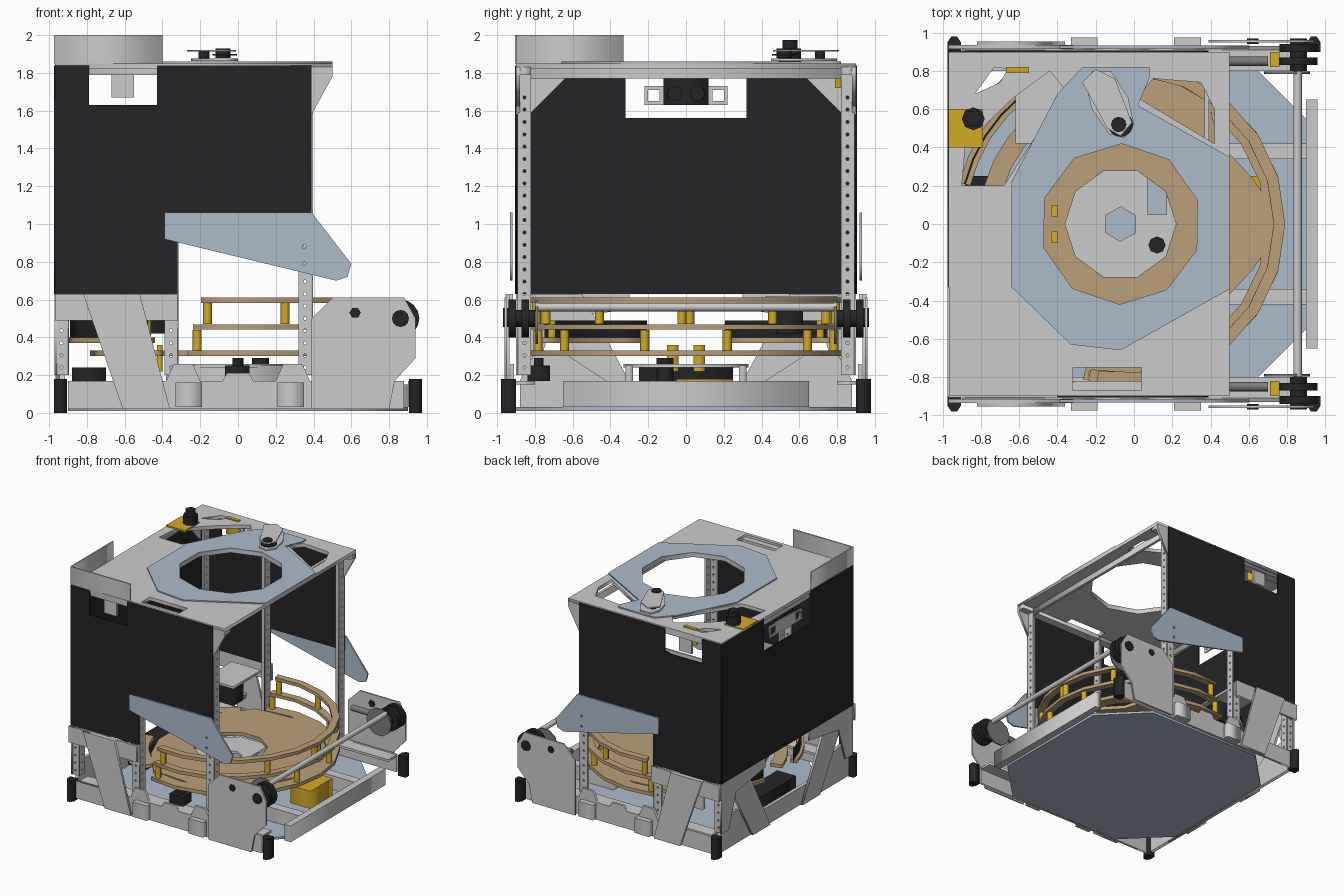
import bpy, bmesh
from math import sin, cos, radians, pi
from mathutils import Matrix

if "Cube" in bpy.data.objects:
    bpy.data.objects.remove(bpy.data.objects["Cube"])

def mat(name, r, g, b):
    m = bpy.data.materials.new(name)
    m.diffuse_color = (r, g, b, 1)
    m.use_nodes = True
    m.node_tree.nodes["Principled BSDF"].inputs["Base Color"].default_value = m.diffuse_color
    return m

BLACK = mat("black", .018, .018, .02)
WOOD = mat("wood", .5, .35, .19)
BLUE = mat("pale_blue", .42, .5, .6)
YELLOW = mat("yellow", .65, .41, .02)
DARK = mat("dark_grey", .2, .2, .2)
AXES = {'z': Matrix.Identity(3),
        'y': Matrix(((1, 0, 0), (0, 0, -1), (0, 1, 0))),
        'x': Matrix(((0, 0, 1), (1, 0, 0), (0, 1, 0)))}

def finish(name, mesh, m):
    ob = bpy.data.objects.new(name, mesh)
    bpy.context.collection.objects.link(ob)
    if m:
        mesh.materials.clear()
        mesh.materials.append(m)
    return ob

def plate(name, loops, axis, at, t, m=None):
    """Flat sheet: first loop is the outline, the others are holes."""
    cu = bpy.data.curves.new(name, 'CURVE')
    cu.dimensions, cu.fill_mode, cu.extrude = '2D', 'BOTH', t / 2
    for pts in loops:
        s = cu.splines.new('POLY')
        s.points.add(len(pts) - 1)
        for p, (a, b) in zip(s.points, pts):
            p.co = (a, b, 0, 1)
        s.use_cyclic_u = True
    tmp = bpy.data.objects.new("tmp", cu)
    bpy.context.collection.objects.link(tmp)
    dg = bpy.context.evaluated_depsgraph_get()
    mesh = bpy.data.meshes.new_from_object(tmp.evaluated_get(dg))
    bpy.data.objects.remove(tmp)
    R = AXES[axis].to_4x4()
    R.translation = R.col[2].to_3d() * (-at if axis == 'y' else at)
    mesh.transform(R)
    bm = bmesh.new()
    bm.from_mesh(mesh)
    bmesh.ops.remove_doubles(bm, verts=bm.verts, dist=1e-5)
    bmesh.ops.recalc_face_normals(bm, faces=bm.faces)
    bm.to_mesh(mesh)
    bm.free()
    return finish(name, mesh, m)

def rect(a0, a1, b0, b1):
    return [(a0, b0), (a1, b0), (a1, b1), (a0, b1)]

def ngon(a, b, r, n=8, turn=0.0):
    return [(a + r * cos(turn + 2 * pi * i / n), b + r * sin(turn + 2 * pi * i / n)) for i in range(n)]

def box(name, x0, x1, y0, y1, z0, z1, m=None):
    return plate(name, [rect(x0, x1, y0, y1)], 'z', (z0 + z1) / 2, z1 - z0, m)

def disc(name, axis, a, b, c0, c1, r, m=None, n=12):
    return plate(name, [ngon(a, b, r, n)], axis, (c0 + c1) / 2, abs(c1 - c0), m)

CX = -.05
def arc(name, r0, r1, a0, a1, n, z, t, m):
    ang = [radians(a0 + (a1 - a0) * i / n) for i in range(n + 1)]
    pts = [(CX + r1 * cos(a), r1 * sin(a)) for a in ang]
    pts += [(CX + r0 * cos(a), r0 * sin(a)) for a in reversed(ang)]
    return plate(name, [pts], 'z', z, t, m)

# Base plate and frame rails
c, e = .35, .9
plate("base_plate", [[(-e, -e + c), (-e + c, -e), (e - c, -e), (e, -e + c),
                      (e, e - c), (e - c, e), (-e + c, e), (-e, e - c)]], 'z', .02, .02, BLUE)
box("front_end_rail", .9, .96, -.65, .65, .03, .17)
plate("rear_end_rail", [[(-.88, .02), (.88, .02), (.88, .17), (.8, .32), (.62, .3), (.42, .17),
                         (-.42, .17), (-.62, .3), (-.8, .32), (-.88, .17)]], 'x', -.93, .03)
rail = [(-.9, .02), (.88, .02), (.88, .17), (.38, .17), (.34, .26), (.24, .26), (.2, .17), (.08, .17),
        (.06, .21), (-.06, .21), (-.08, .17), (-.2, .17), (-.24, .26), (-.34, .26), (-.38, .17), (-.9, .17)]
leg = [(-.82, .63), (-.52, .63), (-.36, .02), (-.61, .02)]

# Side panel outline with top notch
side = [(-.97, .63), (-.32, .63), (-.32, .95), (.39, .95), (.39, 1.84), (-.43, 1.84),
        (-.43, 1.63), (-.79, 1.63), (-.79, 1.84), (-.97, 1.84)]
head = [(.39, .02), (.8, .02), (.83, .17), (.94, .29), (.94, .5), (.88, .61), (.5, .61), (.39, .5)]
arm = [(-.39, 1.06), (.39, 1.06), (.6, .79), (.58, .72), (.52, .7), (-.39, .92)]
arm_holes = [ngon(.35, .88, .01, 6), ngon(.35, .79, .01, 6)]
post_holes = [.24 + .065 * i for i in range(23)]

for s, tag in ((-1, "left"), (1, "right")):
    plate(tag + "_base_rail", [rail], 'y', s * .92, .02)
    box(tag + "_rail_top_flange", -.88, .88, *sorted((s * .8, s * .92)), .15, .17)
    for x in (-.26, .28):
        box(tag + "_rail_bracket", x - .07, x + .07, *sorted((s * .92, s * .975)), .03, .16)
    box(tag + "_cross_rail", .4, .92, s * .38 - .04, s * .38 + .04, .03, .15)
    for x in (-.94, .94):
        plate(tag + "_corner_bumper", [[(x - .035, s * .9), (x + .035, s * .9), (x + .035, s * .95),
              (x + .015, s * .98), (x - .015, s * .98), (x - .035, s * .95)]], 'z', .09, .18, BLACK)
    # legs and skirt
    plate(tag + "_leg", [leg], 'y', s * .945, .02)
    plate(tag + "_rear_leg", [[(s * .82, .63), (s * .55, .63), (s * .22, .02), (s * .46, .02)]], 'x', -.955, .02)
    plate(tag + "_skirt", [rect(-.97, -.32, .49, .63)], 'y', s * .925, .02)
    plate(tag + "_rear_skirt", [[(s * .9, .2), (s * .8, .2), (s * .7, .49), (s * .3, .55), (s * .3, .63), (s * .9, .63)]],
          'x', -.965, .015)
    # side covering
    plate(tag + "_side_panel", [side], 'y', s * .9, .012, BLACK)
    plate(tag + "_notch_bracket", [rect(-.67, -.55, 1.67, 1.83)], 'y', s * .87, .02)
    plate(tag + "_swing_arm", [arm] + arm_holes, 'y', s * .925, .014, BLUE)
    # perforated angle posts
    for x in (.39, -.32, -.9):
        holes = [ngon(s * .855, z, .009, 6) for z in post_holes]
        plate(tag + "_post_face", [rect(*sorted((s * .82, s * .89)), .2, 1.83)] + holes, 'x', x, .012)
        holes = [ngon(x - .035, z, .009, 6) for z in post_holes]
        plate(tag + "_post_flange", [rect(x - .07, x, .2, 1.83)] + holes, 'y', s * .887, .012)
    # top gussets
    plate(tag + "_front_gusset", [[(.39, 1.58), (.5, 1.78), (.5, 1.83), (.39, 1.83)]], 'y', s * .89, .02)
    plate(tag + "_rear_gusset", [[(s * .83, 1.58), (s * .83, 1.8), (s * .64, 1.8), (s * .64, 1.77)]], 'x', -.945, .015)
    box(tag + "_top_rail", -.96, .5, *sorted((s * .82, s * .892)), 1.79, 1.83)
    # drive heads
    plate(tag + "_head_plate", [head, ngon(.62, .53, .025, 3), ngon(.85, .48, .02, 6)], 'y', s * .955, .014)
    plate(tag + "_head_inner_plate", [ngon(.8, .48, .12, 10)], 'y', s * .79, .012, DARK)
    disc(tag + "_pulley", 'y', .86, .5, s * .83, s * .87, .1, BLACK, 16)
    disc(tag + "_pulley_flange", 'y', .86, .5, s * .9, s * .94, .1, BLACK, 16)
    disc(tag + "_pulley_hub", 'y', .86, .5, s * .8, s * .97, .045, BLACK)
    box(tag + "_head_spacer", .71, .76, *sorted((s * .82, s * .9)), .46, .52, YELLOW)
    disc(tag + "_motor_rod", 'x', s * .85, .5, .5, .7, .025, DARK)
    disc(tag + "_head_bolt", 'y', .62, .53, s * .94, s * .97, .03, BLACK, 6)

disc("cross_shaft", 'y', .855, .56, -.8, .8, .022)

# Rear panel, skirt and cross rails
plate("rear_panel", [[(-.9, .63), (.9, .63), (.9, 1.84), (.32, 1.84), (.32, 1.56), (-.32, 1.56),
                      (-.32, 1.84), (-.9, 1.84)]], 'x', -.968, .012, BLACK)
for x in (.38, -.94):
    box("top_cross_rail", x - .012, x + .012, -.89, .89, 1.77, 1.83)

# Camera in the rear notch
plate("camera_bracket", [rect(-.22, .22, 1.63, 1.73), rect(-.2, -.14, 1.65, 1.71), rect(.14, .2, 1.65, 1.71)], 'x', -.95, .012)
box("camera_body", -.94, -.88, -.12, .12, 1.63, 1.77, BLACK)
for y in (-.06, .06):
    disc("camera_lens", 'x', y, 1.69, -.88, -.865, .04, BLACK, 8)

# Top deck with openings
plate("top_deck", [rect(-.97, .5, -.9, .9), ngon(-.07, 0, .42, 10, .3), rect(-.32, .04, -.87, -.75),
      [(-.9, .2), (-.68, .2), (-.36, .7), (-.44, .8), (-.63, .66), (-.88, .42)],
      [(-.83, .68), (-.7, .74), (-.66, .81), (-.73, .82)],
      [(.42, .42), (.42, .6), (.35, .74), (.1, .76), (.02, .66)]], 'z', 1.835, .03)
plate("top_ring_plate", [[(-.64, .22), (-.4, .68), (-.27, .82), (.08, .82), (.08, .76), (.02, .62), (.5, .35),
      (.5, -.34), (-.07, -.66), (-.33, -.63), (-.64, -.33)], ngon(-.07, 0, .42, 10, .3)], 'z', 1.855, .01, BLUE)
box("rear_shield_wall", -.975, -.963, -.9, -.33, 1.85, 2.0)
box("side_shield_wall", -.97, -.4, -.906, -.894, 1.85, 2.0)

# Top turret lever, knob and clips
plate("turret_lever", [[(-.25, .72), (-.22, .8), (-.12, .8), (-.03, .66), (0, .52), (-.05, .45), (-.13, .47), (-.22, .6)]],
      'z', 1.87, .012)
plate("turret_upper_lever", [[(-.27, .74), (-.2, .81), (-.1, .76), (-.01, .53), (-.07, .46), (-.14, .5)]], 'z', 1.917, .01)
disc("turret_pulley", 'z', -.08, .52, 1.88, 1.93, .04, BLACK)
disc("turret_gear", 'z', -.07, .52, 1.893, 1.9, .065, BLACK, 20)
disc("turret_pivot", 'z', -.18, .71, 1.87, 1.915, .03, BLACK, 6)
box("sensor_mount", -.97, -.79, .4, .6, 1.845, 1.86, YELLOW)
disc("sensor_base", 'z', -.84, .55, 1.86, 1.93, .06, BLACK, 8)
disc("sensor_cap", 'z', -.84, .55, 1.93, 1.975, .045, BLACK, 6)
box("top_clip", -.67, -.55, .79, .82, 1.72, 1.86, YELLOW)

# Wooden floor, guide rings and spacers
half = [(.78, 0), (.62, .24), (.45, .42), (.38, .66), (.05, .73), (-.32, .7), (-.52, .45), (-.62, .2)]
floor = half + [(x, -y) for x, y in reversed(half[1:])]
plate("wood_floor", [floor, ngon(-.07, 0, .29, 10)], 'z', .315, .03, WOOD)
arc("floor_ring", .74, .84, -105, 105, 12, .315, .03, WOOD)
arc("middle_ring", .78, .84, -103, 103, 12, .455, .028, WOOD)
arc("upper_ring", .78, .84, -100, 100, 12, .597, .028, WOOD)
for a in (-103, -54, -16, 16, 54, 103):
    a = radians(a * .99)
    disc("lower_spacer", 'z', CX + .8 * cos(a), .8 * sin(a), .33, .44, .024, YELLOW, 8)
for a in (-98, -68, -35, -1.5, 1.5, 35, 68, 98):
    a = radians(a)
    disc("upper_spacer", 'z', CX + .8 * cos(a), .8 * sin(a), .47, .583, .024, YELLOW, 8)
for s in (-1, 1):
    arc("rear_guide", .83, .89, s * 118, s * 166, 5, .385, .03, WOOD)
    arc("rear_lower_guide", .66, .76, s * 120, s * 165, 4, .315, .03, WOOD)
    arc("rear_curved_wall", .855, .865, s * 120, s * 166, 5, .43, .12, BLACK)
    box("rear_guide_spacer", -.5, -.46, s * .71 - .02, s * .71 + .02, .4, .49, YELLOW)

# Centre plate and floor mechanisms
plate("centre_plate", [[(-.36, -.2), (-.2, -.33), (.1, -.33), (.26, -.18), (.26, .18), (.1, .33), (-.2, .33), (-.36, .2)],
      ngon(-.07, 0, .09, 6, .5), rect(.07, .17, .05, .26)], 'z', .25, .02)
disc("centre_motor", 'z', .12, -.11, .05, .29, .045, BLACK, 8)
for s in (-1, 1):
    box("floor_support", -.38, .3, s * .3 - .02, s * .3 + .02, .03, .25)
    box("centre_clip", -.43, -.4, s * .07 - .03, s * .07 + .03, .22, .36, YELLOW)
box("side_mechanism", -.07, .06, -.84, -.72, .17, .25, BLACK)
disc("side_mechanism_knob", 'z', 0, -.78, .25, .29, .03, BLACK, 6)
box("battery", -.88, -.7, -.25, .25, .06, .24, BLACK)
box("drive_motor", .54, .73, -.05, .25, .03, .18, YELLOW)
box("rear_control_box", -.55, -.38, .48, .62, .42, .6, BLACK)
box("rear_tray", -.62, -.34, .42, .8, .6, .62)
